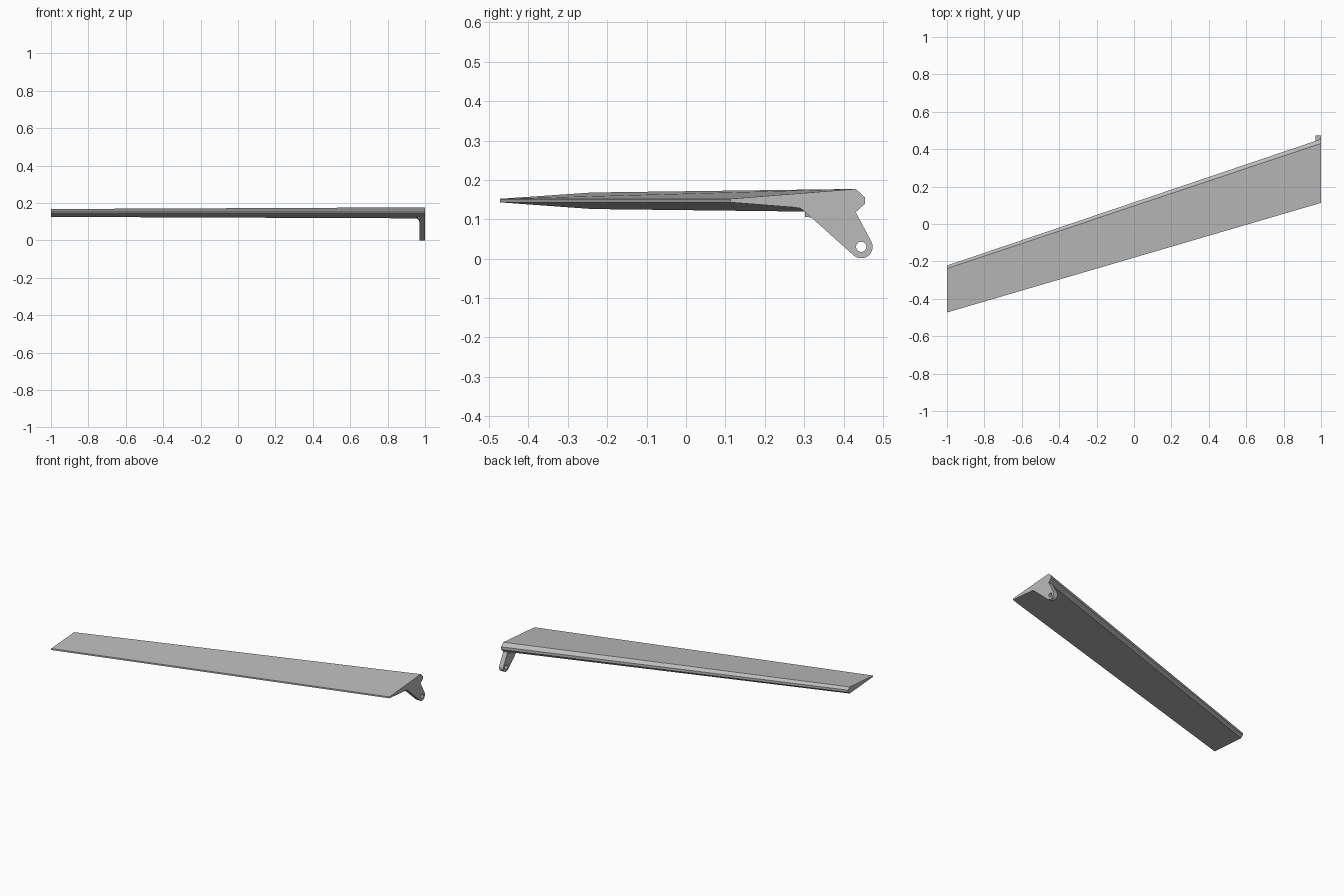
import bpy, bmesh, math
from mathutils import Vector

cube = bpy.data.objects.get("Cube")
if cube:
    bpy.data.objects.remove(cube, do_unlink=True)

grey = bpy.data.materials.new("light_grey")
grey.use_nodes = True
colour = (0.5, 0.5, 0.5, 1)
grey.diffuse_color = colour
grey.node_tree.nodes["Principled BSDF"].inputs["Base Color"].default_value = colour


def finish(bm, name):
    bmesh.ops.recalc_face_normals(bm, faces=bm.faces[:])
    mesh = bpy.data.meshes.new(name)
    bm.to_mesh(mesh)
    bm.free()
    mesh.materials.append(grey)
    obj = bpy.data.objects.new(name, mesh)
    bpy.context.collection.objects.link(obj)
    return obj


def loft(name, start, end):
    """Solid between two matching closed sections."""
    bm = bmesh.new()
    a = [bm.verts.new(p) for p in start]
    b = [bm.verts.new(p) for p in end]
    bm.faces.new(a)
    bm.faces.new(b)
    for i in range(len(a)):
        j = (i + 1) % len(a)
        bm.faces.new((a[i], a[j], b[j], b[i]))
    return finish(bm, name)


# Tapered flap panel: thin front edge, thick bevelled back edge
root = [(0.113, 0.143), (0.113, 0.152), (0.431, 0.177),
        (0.454, 0.156), (0.454, 0.139), (0.431, 0.118)]
tip = [(-0.473, 0.143), (-0.473, 0.152), (-0.238, 0.168),
       (-0.222, 0.154), (-0.222, 0.140), (-0.238, 0.126)]
loft("flap_panel", [(-1, y, z) for y, z in tip], [(1, y, z) for y, z in root])

# Hinge bracket at the root end, with a rounded eye and a pin hole
pivot = Vector((0.445, 0.030))


def arc(radius, first, last, steps):
    return [pivot + radius * Vector((math.cos(t), math.sin(t)))
            for t in (math.radians(first + (last - first) * i / steps)
                      for i in range(steps + 1))]


outline = [Vector(p) for p in ((0.431, 0.118), (0.275, 0.1305),
                               (0.290, 0.128), (0.301, 0.120))]
outline += arc(0.029, 229, 389, 16)
hole = arc(0.013, 0, 345, 23)

bm = bmesh.new()
for ring in (outline, hole):
    verts = [bm.verts.new((1, p.x, p.y)) for p in ring]
    for i, v in enumerate(verts):
        bm.edges.new((v, verts[(i + 1) % len(verts)]))
bmesh.ops.triangle_fill(bm, edges=bm.edges[:], use_beauty=True)
bmesh.ops.dissolve_limit(bm, angle_limit=0.01, verts=[], edges=bm.edges[:])
side = bmesh.ops.extrude_face_region(bm, geom=bm.faces[:], use_keep_orig=True)
bmesh.ops.translate(bm, vec=(-0.03, 0, 0),
                    verts=[v for v in side["geom"] if isinstance(v, bmesh.types.BMVert)])
bracket = finish(bm, "hinge_bracket")

# Concave fillet between the bracket and the underside of the panel
r = 0.022


def fillet_section(y, z):
    curve = [(0.97 - r + r * math.sin(t), y, z - r + r * math.cos(t))
             for t in (math.radians(90 * i / 5) for i in range(6))]
    return [(0.975, y, z + 0.004)] + curve


fillet = loft("bracket_fillet", fillet_section(0.302, 0.128), fillet_section(0.422, 0.118))

for obj in (bracket, fillet):
    bpy.ops.object.select_all(action="DESELECT")
    obj.select_set(True)
    bpy.context.view_layer.objects.active = obj
    bpy.ops.object.shade_smooth_by_angle(angle=math.radians(30))
